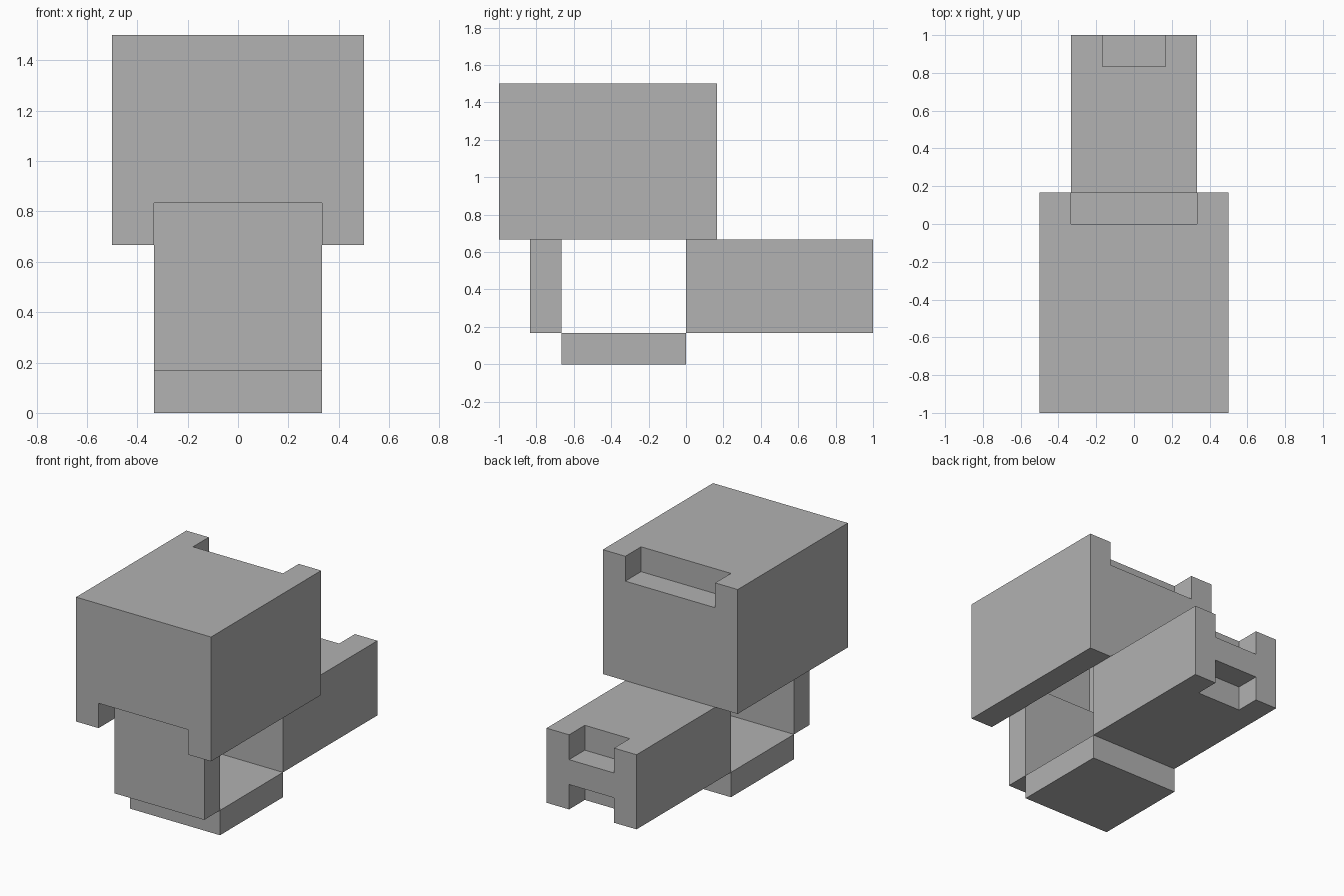
import bpy
import bmesh
from mathutils import Vector

cube = bpy.data.objects.get("Cube")
if cube:
    bpy.data.objects.remove(cube, do_unlink=True)

U = 1 / 6  # block size: every part sits on this grid

grey = bpy.data.materials.new("plain_grey")
grey.use_nodes = True
colour = (0.445, 0.445, 0.445, 1)
grey.diffuse_color = colour
grey.node_tree.nodes["Principled BSDF"].inputs["Base Color"].default_value = colour


def box(name, x, y, z):
    """Box symmetric in x (half width), with y and z ranges in blocks."""
    low = Vector((-x, y[0], z[0])) * U
    high = Vector((x, y[1], z[1])) * U
    bm = bmesh.new()
    bmesh.ops.create_cube(bm, size=1)
    bmesh.ops.scale(bm, vec=high - low, verts=bm.verts)
    bmesh.ops.translate(bm, vec=(low + high) / 2, verts=bm.verts)
    mesh = bpy.data.meshes.new(name)
    bm.to_mesh(mesh)
    bm.free()
    mesh.materials.append(grey)
    obj = bpy.data.objects.new(name, mesh)
    bpy.context.collection.objects.link(obj)
    return obj


def cut(target, x, y, z):
    """Remove a box-shaped notch or cavity from the target."""
    cutter = box("cutter", x, y, z)
    cutter.hide_render = True
    mod = target.modifiers.new("cut", "BOOLEAN")
    mod.operation = "DIFFERENCE"
    mod.solver = "EXACT"
    mod.object = cutter
    bpy.context.view_layer.objects.active = target
    bpy.ops.object.modifier_apply(modifier=mod.name)
    bpy.data.objects.remove(cutter, do_unlink=True)


# Head: thick-walled shell, open below, notched at front bottom and back top
head = box("head", 3, (-6, 1), (4, 9))
cut(head, 2, (0, 2), (8, 10))
cut(head, 2, (-5, -0.03), (3, 8))
cut(head, 2, (-7, -4), (3, 5))

# Front panel slots into the head's front notch
box("front_panel", 2, (-5, -4), (1, 5))

# Flat base between the panel and the body
box("base", 2, (-4, 0), (0, 1))

# Body: long block with a notch above and below at its back end
body = box("body", 2, (0, 6), (1, 4))
for z in ((3, 5), (0, 2)):
    cut(body, 1, (5, 7), z)
